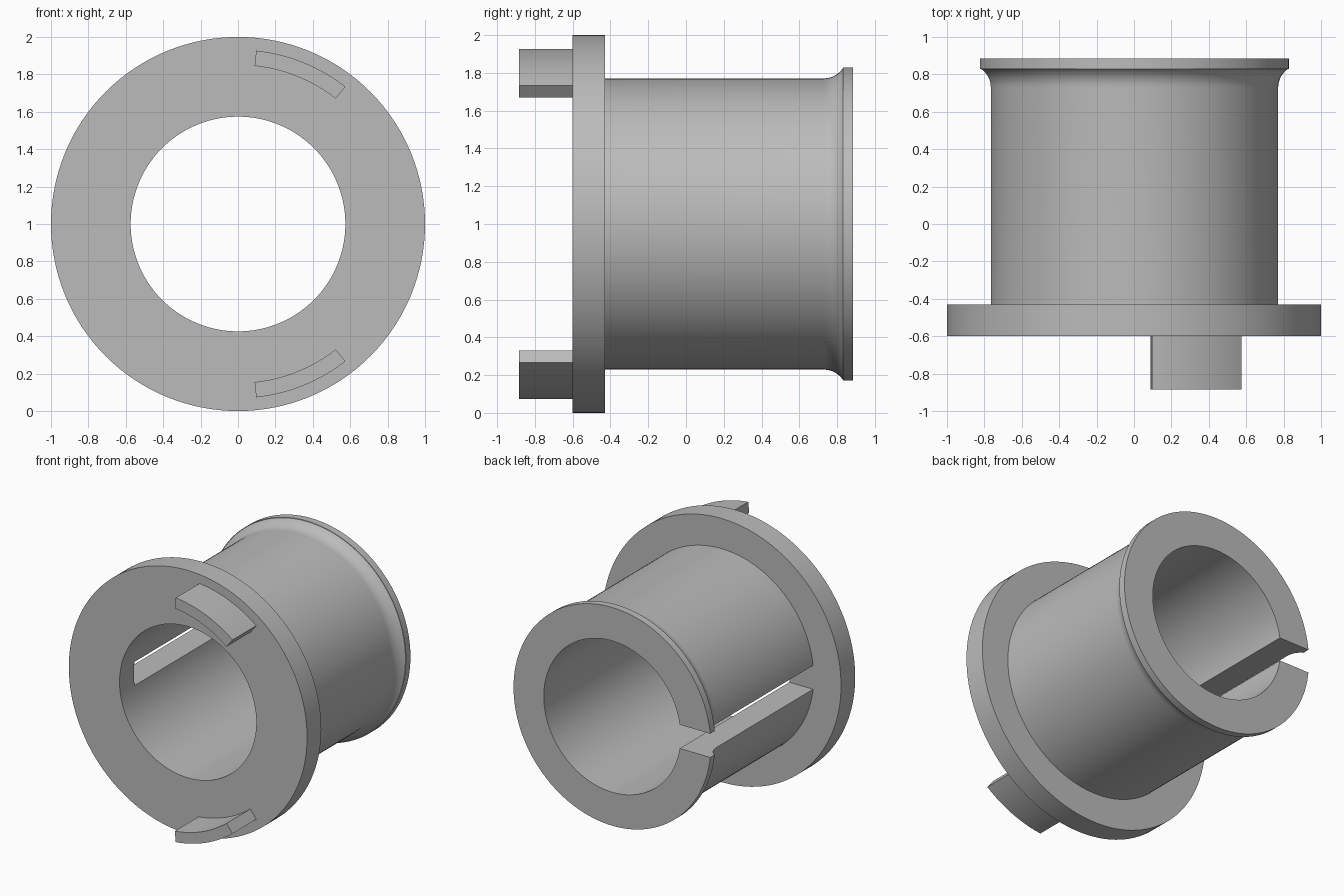
import bpy
import bmesh
from math import sin, cos, asin, radians, tau
from mathutils import Matrix, Vector

if "Cube" in bpy.data.objects:
    bpy.data.objects.remove(bpy.data.objects["Cube"], do_unlink=True)

SEGMENTS = 128
CENTER_Z = 1.0
BORE, TUBE, RIM, FLANGE = 0.574, 0.771, 0.828, 1.0
FRONT, FLANGE_BACK, RIM_FRONT, BACK = -0.6, -0.43, 0.83, 0.885
SLOT_HALF = 0.09

grey = bpy.data.materials.new("plain grey")
grey.use_nodes = True
color = (0.5, 0.5, 0.5, 1)
grey.diffuse_color = color
grey.node_tree.nodes["Principled BSDF"].inputs["Base Color"].default_value = color


def add_object(name, bm):
    bmesh.ops.recalc_face_normals(bm, faces=bm.faces[:])
    mesh = bpy.data.meshes.new(name)
    bm.to_mesh(mesh)
    bm.free()
    mesh.materials.append(grey)
    obj = bpy.data.objects.new(name, mesh)
    bpy.context.collection.objects.link(obj)
    return obj


def smooth(obj):
    bpy.ops.object.select_all(action="DESELECT")
    obj.select_set(True)
    bpy.context.view_layer.objects.active = obj
    bpy.ops.object.shade_smooth_by_angle(angle=radians(25))


def polar(radius, angle, y):
    return (radius * cos(angle), y, CENTER_Z + radius * sin(angle))


def lathe(profile):
    """Turn a closed (radius, y) profile around the bore axis."""
    bm = bmesh.new()
    rings = [[bm.verts.new(polar(r, tau * i / SEGMENTS, y)) for r, y in profile]
             for i in range(SEGMENTS)]
    n = len(profile)
    for i in range(SEGMENTS):
        a, b = rings[i], rings[(i + 1) % SEGMENTS]
        for j in range(n):
            k = (j + 1) % n
            bm.faces.new((a[j], a[k], b[k], b[j]))
    return bm


# Flanged sleeve, with a concave fillet running up to the rear rim
fillet_start = 0.73
run, rise = RIM_FRONT - fillet_start, RIM - 0.004 - TUBE
fillet_radius = (run ** 2 + rise ** 2) / (2 * rise)
sweep = asin(run / fillet_radius)
fillet = []
for i in range(9):
    t = sweep * i / 8
    fillet.append((TUBE + fillet_radius * (1 - cos(t)),
                   fillet_start + fillet_radius * sin(t)))
profile = [(BORE, FRONT), (FLANGE, FRONT), (FLANGE, FLANGE_BACK), (TUBE, FLANGE_BACK)]
profile += fillet + [(RIM, RIM_FRONT), (RIM, BACK), (BORE, BACK)]
sleeve = add_object("flanged_sleeve", lathe(profile))

# Straight slot through one side of the sleeve, behind the flange
bm = bmesh.new()
length = 1 - FLANGE_BACK
place = Matrix.Translation(Vector((-0.7, FLANGE_BACK + length / 2, CENTER_Z)))
bmesh.ops.create_cube(bm, size=1, matrix=place @ Matrix.Diagonal((0.6, length, 2 * SLOT_HALF, 1)))
cutter = add_object("slot_cutter", bm)
cutter.hide_render = True
cut = sleeve.modifiers.new("slot", "BOOLEAN")
cut.operation = "DIFFERENCE"
cut.solver = "EXACT"
cut.object = cutter
bpy.context.view_layer.objects.active = sleeve
bpy.ops.object.modifier_apply(modifier=cut.name)
bpy.data.objects.remove(cutter, do_unlink=True)
smooth(sleeve)


# Curved locating tabs on the front face
def tab(name, side):
    bm = bmesh.new()
    steps = 16
    inner, outer, tip = 0.85, 0.932, -0.885
    sections = []
    for i in range(steps + 1):
        a = side * radians(52 + 32 * i / steps)
        sections.append([bm.verts.new(polar(r, a, y)) for r, y in
                         ((inner, FRONT), (outer, FRONT), (outer, tip), (inner, tip))])
    for a, b in zip(sections, sections[1:]):
        for j in range(4):
            k = (j + 1) % 4
            bm.faces.new((a[j], a[k], b[k], b[j]))
    bm.faces.new(sections[0])
    bm.faces.new(sections[-1])
    smooth(add_object(name, bm))


tab("upper_tab", 1)
tab("lower_tab", -1)
